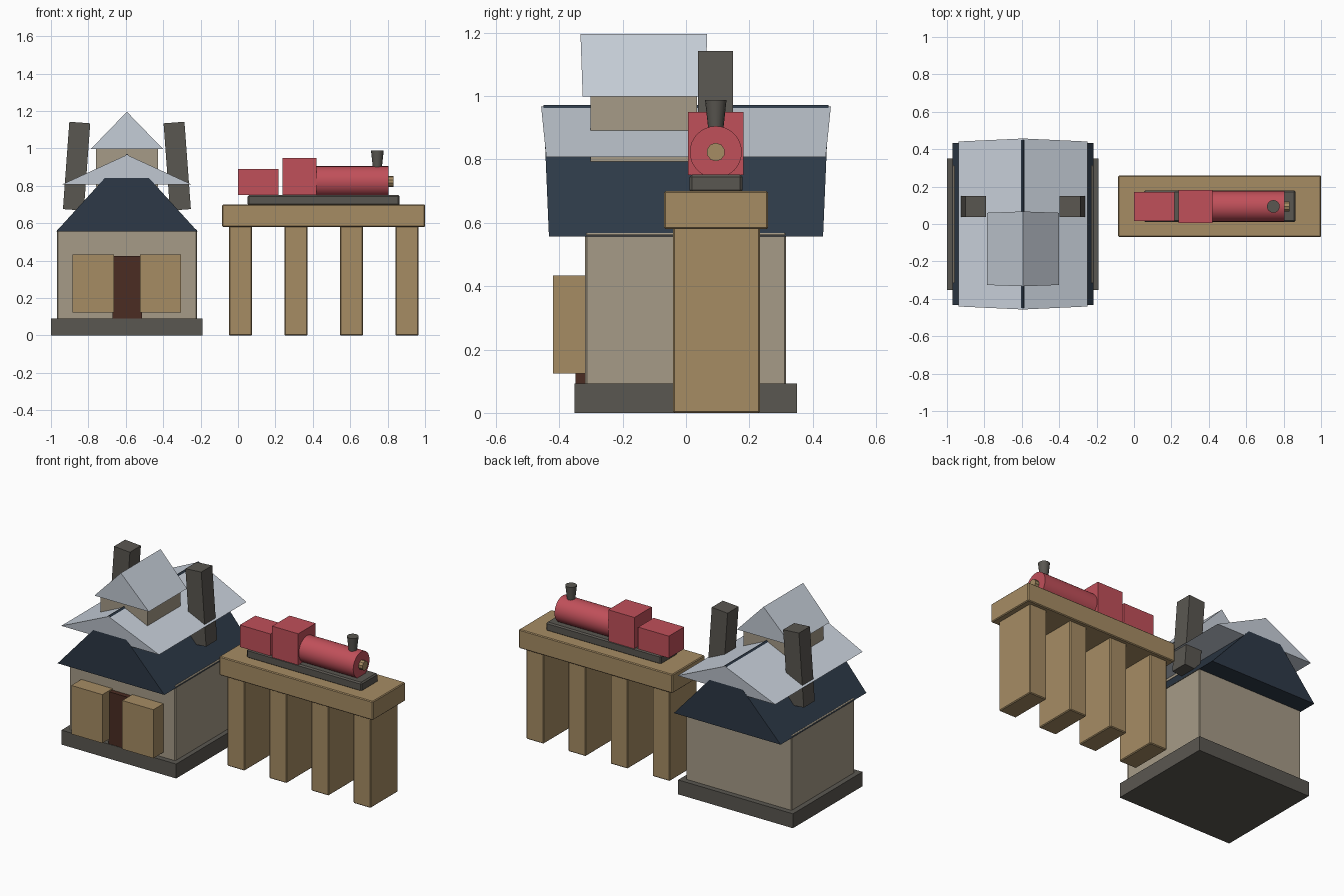
import bpy, bmesh, math
from mathutils import Matrix, Vector

if "Cube" in bpy.data.objects:
    bpy.data.objects.remove(bpy.data.objects["Cube"])


def material(name, rgb):
    m = bpy.data.materials.new(name)
    m.diffuse_color = (*rgb, 1.0)
    m.use_nodes = True
    m.node_tree.nodes["Principled BSDF"].inputs["Base Color"].default_value = m.diffuse_color
    return m


STONE = material("dark stone", (0.102, 0.095, 0.082))
PLASTER = material("plaster", (0.38, 0.328, 0.242))
TIMBER = material("timber", (0.38, 0.262, 0.127))
NAVY = material("navy roof", (0.027, 0.042, 0.065))
PALE = material("pale roof", (0.578, 0.631, 0.701))
RED = material("red paint", (0.53, 0.08, 0.102))
BROWN = material("dark brown", (0.069, 0.025, 0.016))


def finish(name, bm, mat):
    bmesh.ops.recalc_face_normals(bm, faces=bm.faces)
    mesh = bpy.data.meshes.new(name)
    bm.to_mesh(mesh)
    bm.free()
    mesh.materials.append(mat)
    ob = bpy.data.objects.new(name, mesh)
    bpy.context.collection.objects.link(ob)
    return ob


def box(name, x, y, z, mat, bevel=0.0, tilt=0.0):
    """Box from (min, max) ranges, optionally tilted about y."""
    bm = bmesh.new()
    size = [r[1] - r[0] for r in (x, y, z)]
    bmesh.ops.create_cube(bm, size=1.0, matrix=Matrix.Diagonal((*size, 1.0)))
    if bevel:
        bmesh.ops.bevel(bm, geom=bm.edges[:], offset=bevel, segments=1, affect='EDGES')
    ob = finish(name, bm, mat)
    ob.location = [(r[0] + r[1]) / 2 for r in (x, y, z)]
    ob.rotation_euler = (0, tilt, 0)
    return ob


def gable(name, cx, cy, half_w, z0, z1, eave_d, ridge_d, mat):
    """Solid gable roof whose ends lean out towards the ridge."""
    bm = bmesh.new()
    ends = []
    for s in (-1, 1):
        ends.append([bm.verts.new(p) for p in (
            (cx - half_w, cy + s * eave_d, z0),
            (cx + half_w, cy + s * eave_d, z0),
            (cx, cy + s * ridge_d, z1))])
        bm.faces.new(ends[-1])
    for i in range(3):
        j = (i + 1) % 3
        bm.faces.new((ends[0][i], ends[0][j], ends[1][j], ends[1][i]))
    return finish(name, bm, mat)


def cylinder(name, a, b, r0, r1, sides, mat, smooth=True):
    """Cylinder or cone from point a to point b."""
    a, b = Vector(a), Vector(b)
    bm = bmesh.new()
    bmesh.ops.create_cone(bm, cap_ends=True, segments=sides, radius1=r0, radius2=r1, depth=(b - a).length)
    turn = (b - a).to_track_quat('Z', 'Y').to_matrix().to_4x4()
    bm.transform(Matrix.Translation((a + b) / 2) @ turn)
    ob = finish(name, bm, mat)
    if smooth:
        bpy.ops.object.select_all(action='DESELECT')
        ob.select_set(True)
        bpy.context.view_layer.objects.active = ob
        bpy.ops.object.shade_smooth_by_angle(angle=math.radians(35))
    return ob


# Station house
HX = -0.594
box("station_base", (-1.0, -0.19), (-0.352, 0.35), (0, 0.092), STONE)
box("station_walls", (-0.967, -0.22), (-0.318, 0.316), (0.085, 0.568), PLASTER, 0.005)
box("door", (-0.67, -0.514), (-0.349, -0.3), (0.085, 0.425), BROWN)
gable("lower_roof", HX, 0, 0.377, 0.557, 0.972, 0.4325, 0.45, NAVY)
gable("upper_roof", HX, 0, 0.345, 0.808, 0.966, 0.441, 0.457, PALE)
box("cupola", (-0.759, -0.429), (-0.301, 0.034), (0.793, 1.01), PLASTER)
gable("cupola_roof", HX, -0.133, 0.192, 0.998, 1.196, 0.193, 0.2, PALE)

# Mirrored door leaves and leaning chimneys
for side, s in (("left", -1), ("right", 1)):
    c = HX + s * 0.18
    box(side + "_door_panel", (c - 0.11, c + 0.11), (-0.419, -0.31), (0.124, 0.434), TIMBER)
    c = HX + s * 0.269
    box(side + "_chimney", (c - 0.056, c + 0.056), (0.038, 0.149), (0.671, 1.139), STONE,
        tilt=-s * math.radians(4.2))

# Trestle
box("trestle_deck", (-0.085, 1.0), (-0.069, 0.259), (0.58, 0.70), TIMBER, 0.005)
for i in range(4):
    x = 0.0135 + i * 0.2967
    box(f"trestle_leg_{i + 1}", (x - 0.0615, x + 0.0615), (-0.041, 0.233), (0, 0.59), TIMBER, 0.005)

# Locomotive
AY, AZ = 0.094, 0.823
box("chassis", (0.052, 0.864), (0.011, 0.179), (0.695, 0.752), STONE, 0.008)
box("tender", (0.001, 0.217), (0.017, 0.172), (0.75, 0.89), RED)
box("cab", (0.237, 0.421), (0.006, 0.182), (0.75, 0.95), RED)
cylinder("boiler", (0.40, AY, AZ), (0.805, AY, AZ), 0.082, 0.082, 32, RED)
cylinder("headlamp", (0.78, AY, AZ), (0.832, AY, AZ), 0.029, 0.029, 10, TIMBER)
cylinder("smokestack", (0.745, AY, 0.87), (0.745, AY, 0.988), 0.021, 0.034, 16, STONE)
